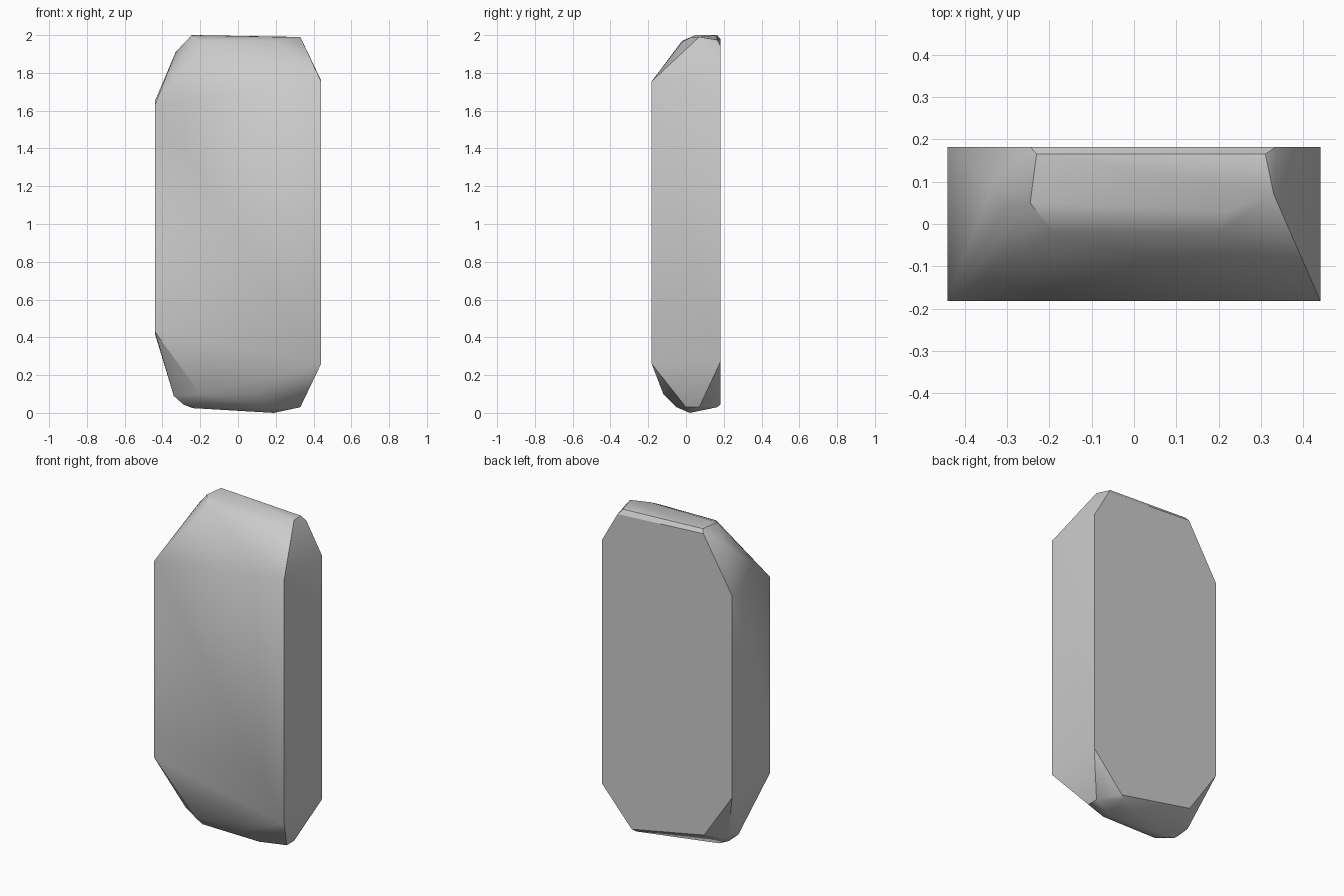
import bpy
import bmesh
import math

# Remove the default cube
default_cube = bpy.data.objects.get("Cube")
if default_cube:
    bpy.data.objects.remove(default_cube, do_unlink=True)

HALF_WIDTH, HALF_DEPTH = 0.44, 0.182


def make_material(name, color):
    material = bpy.data.materials.new(name)
    material.use_nodes = True
    material.diffuse_color = color
    material.node_tree.nodes["Principled BSDF"].inputs["Base Color"].default_value = color
    return material


def hull_object(name, points, material):
    """Wrap a convex faceted skin around the given points."""
    bm = bmesh.new()
    for point in points:
        bm.verts.new(point)
    result = bmesh.ops.convex_hull(bm, input=bm.verts[:])
    unused = {v for v in result["geom_interior"] + result["geom_unused"]
              if isinstance(v, bmesh.types.BMVert)}
    if unused:
        bmesh.ops.delete(bm, geom=list(unused), context="VERTS")
    bmesh.ops.recalc_face_normals(bm, faces=bm.faces[:])
    mesh = bpy.data.meshes.new(name)
    bm.to_mesh(mesh)
    bm.free()
    mesh.materials.append(material)
    obj = bpy.data.objects.new(name, mesh)
    bpy.context.collection.objects.link(obj)
    return obj


# Upright corner edges: side, depth direction, bottom and top height
corner_edges = [(-1, -1, 0.43, 1.63), (-1, 1, 0.42, 1.65),
                (1, -1, 0.26, 1.755), (1, 1, 0.27, 1.76)]
points = [(sx * HALF_WIDTH, sy * HALF_DEPTH, z)
          for sx, sy, low, high in corner_edges for z in (low, high)]

# Chipped corners of the flat back
back_chips = [(-0.245, 1.98), (0.335, 1.945), (-0.25, 0.14), (0.24, 0.045)]
points += [(x, HALF_DEPTH, z) for x, z in back_chips]

# Rounded crown
points += [(-0.33, 0.1, 1.91), (-0.31, 0.03, 1.91), (-0.245, 0.05, 2.0),
           (-0.23, 0.165, 2.0), (-0.19, -0.02, 1.97), (0.2, -0.02, 1.965),
           (0.22, 0.03, 1.99), (0.33, 0.07, 1.99), (0.31, 0.165, 1.975)]

# Rounded foot
points += [(-0.34, -0.02, 0.09), (-0.33, 0.07, 0.09), (-0.29, 0.0, 0.045),
           (-0.2, -0.12, 0.1), (0.1, -0.12, 0.1), (-0.24, 0.02, 0.025),
           (-0.2, -0.06, 0.04), (0.18, -0.05, 0.03), (0.19, 0.02, 0.0),
           (0.33, 0.0, 0.03), (0.33, 0.07, 0.03), (0.22, 0.165, 0.03)]

stone = hull_object("stone_slab", points, make_material("stone grey", (0.6, 0.6, 0.6, 1)))

# Soft facets with crisp main edges
bpy.ops.object.select_all(action="DESELECT")
stone.select_set(True)
bpy.context.view_layer.objects.active = stone
bpy.ops.object.shade_smooth_by_angle(angle=math.radians(30))
